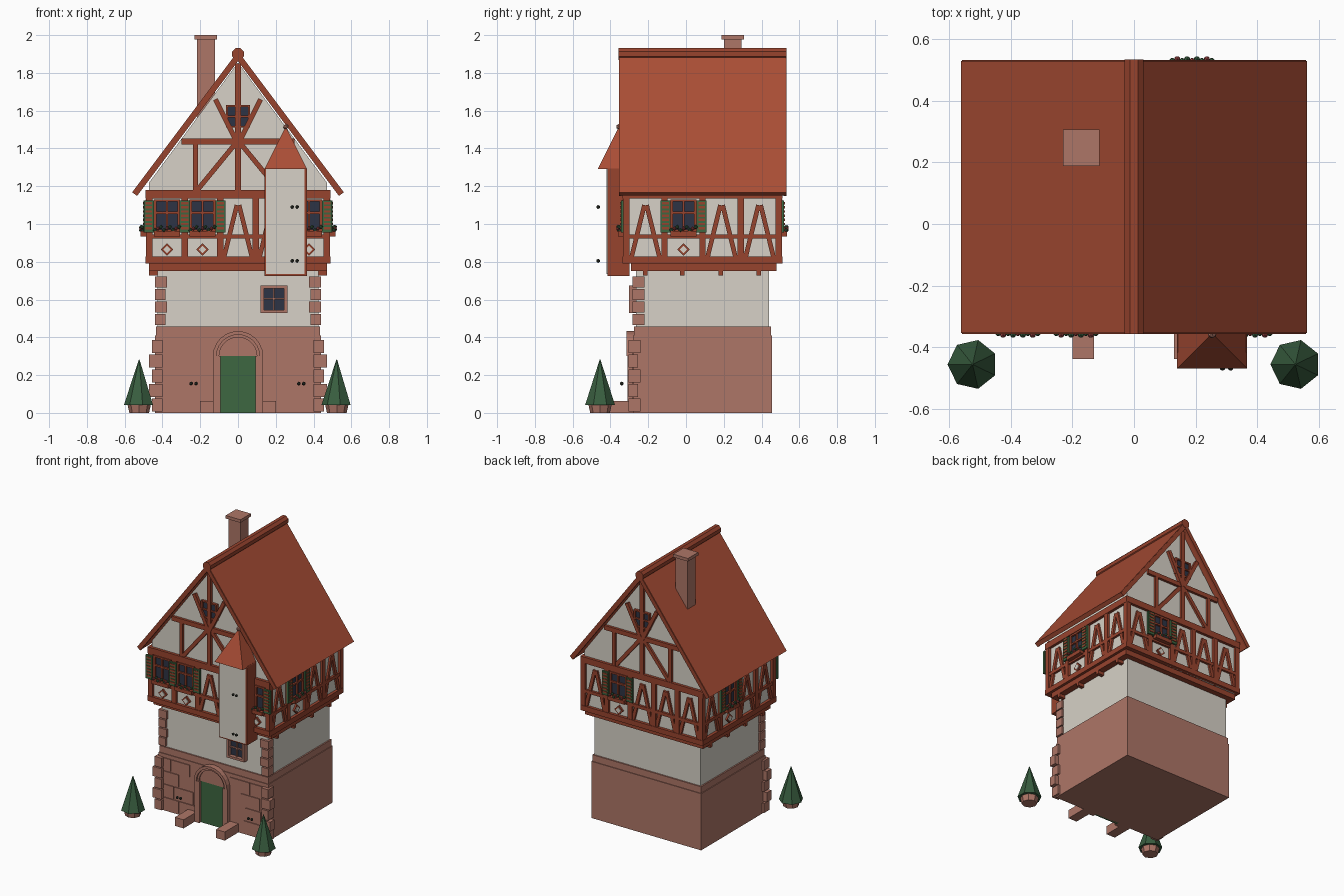
import bpy, bmesh, math, random
from mathutils import Matrix, Vector

random.seed(4)
cube = bpy.data.objects.get("Cube")
if cube:
    bpy.data.objects.remove(cube, do_unlink=True)

COLOURS = {
    "stone": (0.42, 0.18, 0.135), "plaster": (0.68, 0.64, 0.57),
    "timber": (0.31, 0.056, 0.027), "roof_tile": (0.40, 0.075, 0.036),
    "door_green": (0.048, 0.135, 0.052), "glass": (0.026, 0.034, 0.058),
    "foliage": (0.04, 0.11, 0.05), "dark_iron": (0.03, 0.035, 0.025),
    "blossom": (0.30, 0.05, 0.05),
}
MATS = {}
for key, rgb in COLOURS.items():
    m = bpy.data.materials.new(key)
    m.use_nodes = True
    m.diffuse_color = (*rgb, 1)
    m.node_tree.nodes["Principled BSDF"].inputs["Base Color"].default_value = (*rgb, 1)
    MATS[key] = m

parts = {}          # (part name, material) -> bmesh
I = Matrix()


def part(name, mat):
    if (name, mat) not in parts:
        parts[name, mat] = bmesh.new()
    return parts[name, mat]


def prism(name, mat, pts, d0, d1, M=I):
    """Extrude an (x, z) outline from depth d0 to d1 towards local -y."""
    bm = part(name, mat)
    a = [bm.verts.new(M @ Vector((x, -d0, z))) for x, z in pts]
    b = [bm.verts.new(M @ Vector((x, -d1, z))) for x, z in pts]
    bm.faces.new(a)
    bm.faces.new(b[::-1])
    for i in range(len(a)):
        j = (i + 1) % len(a)
        bm.faces.new((a[i], b[i], b[j], a[j]))


def rect(name, mat, x0, x1, z0, z1, d0, d1, M=I):
    prism(name, mat, [(x0, z0), (x1, z0), (x1, z1), (x0, z1)], d0, d1, M)


def box(name, mat, x0, x1, y0, y1, z0, z1):
    rect(name, mat, x0, x1, z0, z1, -y0, -y1)


def bar(name, mat, p, q, w, d0, d1, M=I):
    p, q = Vector(p), Vector(q)
    n = (q - p).normalized() * w / 2
    n = Vector((-n.y, n.x))
    prism(name, mat, [p - n, q - n, q + n, p + n], d0, d1, M)


def cone(name, mat, r1, r2, h, sides, x, y, z, turn=0.0):
    M = Matrix.Translation((x, y, z + h / 2)) @ Matrix.Rotation(turn, 4, "Z")
    bmesh.ops.create_cone(part(name, mat), cap_ends=True, segments=sides,
                          radius1=r1, radius2=r2, depth=h, matrix=M)


def blob(name, mat, r, p):
    bmesh.ops.create_icosphere(part(name, mat), subdivisions=1, radius=r,
                               matrix=Matrix.Translation(p))


# Lower storey: stone base and plaster wall
box("stone_base", "stone", -.44, .44, -.28, .455, 0, .41)
box("base_ledge", "stone", -.435, .435, -.275, .45, .41, .457)
box("plaster_wall", "plaster", -.425, .425, -.265, .44, .457, .77)

# Shallow masonry on the front of the base
for row in range(4):
    x = -.40 - .07 * (row % 2)
    while x < .39:
        w = random.uniform(.12, .17)
        x0, x1 = max(x, -.395), min(x + w - .007, .395)
        if x1 - x0 > .03 and (x1 < -.13 or x0 > .13):
            rect("masonry", "stone", x0, x1, .01 + row * .095, .098 + row * .095, .27, .286)
        x += w

# Corner quoins on the front corners
for s in (-1, 1):
    for i in range(5):
        k = .015 * (i % 2)
        xs = sorted((s * .40, s * (.455 + k)))
        box("lower_quoins", "stone", *xs, -.305, -.24 - k, .008 + i * .077, .077 + i * .077)
    for i in range(4):
        xs = sorted((s * (.385 - .01 * (i % 2)), s * .44))
        box("upper_quoins", "stone", *xs, -.282, -.22, .465 + i * .066, .523 + i * .066)

# Door with stone arch, jambs and side blocks
rect("door", "door_green", -.093, .093, 0, .30, .27, .292)
arc = [(math.cos(i * math.pi / 12), math.sin(i * math.pi / 12)) for i in range(13)]
prism("door_tympanum", "stone", [(c * .1, .30 + s * .1) for c, s in arc], .27, .295)
for r0, r1, d in ((.10, .118, .305), (.114, .133, .316)):
    ring = [(c * r1, .30 + s * r1) for c, s in arc] + [(c * r0, .30 + s * r0) for c, s in arc[::-1]]
    prism("door_arch", "stone", ring, .27, d)
for s in (-1, 1):
    rect("door_jambs", "stone", *sorted((s * .093, s * .132)), 0, .30, .27, .31)
    box("door_blocks", "stone", *sorted((s * .13, s * .2)), -.437, -.27, 0, .062)

# Small stone-framed window
rect("stone_window_glass", "glass", .13, .25, .54, .665, .26, .275)
for x in (.128, .19, .252):
    w = .004 if x == .19 else .009
    rect("stone_window_frame", "stone", x - w, x + w, .53, .675, .26, .302 - (x == .19) * .015)
for z in (.538, .605, .667):
    w = .004 if z == .605 else .008
    rect("stone_window_frame", "stone", .12, .26, z - w, z + w, .26, .302 - (z == .605) * .015)

# Upper storey and gable walls in one profile
prism("upper_walls", "plaster", [(-.47, .79), (.47, .79), (.47, 1.22), (0, 1.855), (-.47, 1.22)], .315, -.49)
box("jetty_beam", "timber", -.472, .472, -.29, .48, .752, .793)
for s in (-1, 1):
    for y in (-.215, -.02, .185, .385):
        box("jetty_brackets", "timber", *sorted((s * .41, s * .472)), y - .012, y + .012, .728, .753)


def window(u, M):
    """Casement with shutters, flower box and diamond panel below."""
    rect("window_glass", "glass", u - .062, u + .062, .965, 1.125, 0, .008, M)
    for du, w in ((-.062, .007), (0, .006), (.062, .007)):
        rect("window_frames", "timber", u + du - w, u + du + w, .96, 1.13, 0, .02, M)
    for z in (.965, 1.06, 1.125):
        rect("window_frames", "timber", u - .065, u + .065, z - .006, z + .006, 0, .02, M)
    for s in (-1, 1):
        rect("shutters", "door_green", *sorted((u + s * .07, u + s * .122)), .955, 1.125, .015, .03, M)
        for i in range(7):
            z = .972 + i * .022
            rect("shutter_slats", "timber", *sorted((u + s * .078, u + s * .114)), z, z + .012, .028, .034, M)
    rect("flower_boxes", "timber", u - .068, u + .068, .935, .962, .015, .045, M)
    for i in range(9):
        p = M @ Vector((u - .064 + i * .016, -.038 - .006 * (i % 2), .968 + .008 * (i % 3)))
        blob("flowers", "blossom" if i % 3 == 1 else "foliage", .011, p)
    for r, mat, d in ((.034, "timber", .012), (.021, "plaster", .016)):
        prism("diamond_panels", mat, [(u - r, .865), (u, .865 - r), (u + r, .865), (u, .865 + r)], 0, d, M)


def facade(angle, half_width, offset, bays):
    """Timber framing of one upper wall; A = A-shaped brace, W = window."""
    M = Matrix.Translation((0, .0875, 0)) @ Matrix.Rotation(angle, 4, "Z") @ Matrix.Translation((0, -offset, 0))
    e = half_width + .018
    for z0, z1, d in ((.79, .827, .021), (.922, .945, .016), (1.135, 1.18, .02)):
        rect("timber_rails", "timber", -e, e, z0, z1, -.01, d, M)
    step = 2 * half_width / len(bays)
    for i in range(len(bays) + 1):
        u = -half_width + i * step
        rect("timber_posts", "timber", u - .017, u + .017, .79, 1.17, -.01, .018, M)
    for i, kind in enumerate(bays):
        u = -half_width + (i + .5) * step
        if kind == "W":
            window(u, M)
        else:
            for s in (-1, 1):
                bar("timber_braces", "timber", (u + s * .075, .82), (u + s * .006, 1.1), .024, -.01, .014, M)
    return M


def gable(M):
    rect("gable_timbers", "timber", -.3, .3, 1.42, 1.452, 0, .018, M)
    rect("gable_timbers", "timber", -.015, .015, 1.17, 1.85, 0, .02, M)
    for s in (-1, 1):
        rect("gable_timbers", "timber", *sorted((s * .212, s * .238)), 1.17, 1.43, 0, .017, M)
        bar("gable_timbers", "timber", (s * .215, 1.18), (s * .01, 1.43), .026, 0, .015, M)
        bar("gable_timbers", "timber", (s * .12, 1.66), (s * .005, 1.43), .026, 0, .022, M)
    rect("attic_glass", "glass", -.055, .055, 1.52, 1.62, 0, .008, M)
    for x in (-.058, .058):
        rect("attic_frame", "timber", x - .006, x + .006, 1.51, 1.63, 0, .02, M)
    for z in (1.515, 1.57, 1.625):
        rect("attic_frame", "timber", -.06, .06, z - .005, z + .005, 0, .018, M)


front = facade(0, .47, .4025, "WWAAW")
facade(math.pi / 2, .4025, .47, "AWAA")
back = facade(math.pi, .47, .4025, "AWAAA")
facade(-math.pi / 2, .4025, .47, "AWAA")
gable(front)
gable(back)

# Roof slabs, verge boards, ridge cap
for s in (-1, 1):
    slab = [(s * .56, 1.168), (s * .536, 1.15), (0, 1.865), (0, 1.915)]
    prism("roof_slopes", "roof_tile", slab, .353, -.528)
    for d in (.356, -.531):
        verge = [(s * .557, 1.167), (s * .534, 1.149), (0, 1.862), (0, 1.91)]
        prism("verge_boards", "timber", verge, d, d - math.copysign(.015, d))
ridge = [(.033 * math.cos(i * math.pi / 4 + .393), 1.9 + .033 * math.sin(i * math.pi / 4 + .393)) for i in range(8)]
prism("ridge_cap", "timber", ridge, .357, -.533)

# Chimney
box("chimney", "stone", -.218, -.122, .2, .295, 1.5, 1.98)
box("chimney_cap", "stone", -.23, -.112, .188, .306, 1.978, 2.0)

# Corner turret with pointed roof
box("turret", "timber", .14, .365, -.416, -.30, .725, 1.295)
rect("turret_front", "plaster", .148, .353, .735, 1.29, .41, .421)
M = Matrix.Translation((.253, -.355, 1.4)) @ Matrix.Rotation(math.pi / 4, 4, "Z")
bmesh.ops.create_cone(part("turret_roof", "roof_tile"), cap_ends=True, segments=4,
                      radius1=.16, radius2=.004, depth=.22, matrix=M)
blob("turret_finial", "stone", .016, (.253, -.355, 1.515))

# Little iron fittings on the front
for x, y, z in ((-.235, -.34, .155), (.335, -.34, .155), (.30, -.465, 1.09), (.30, -.465, .805)):
    for s in (-1, 1):
        blob("iron_fittings", "dark_iron", .011, (x + s * .013, y, z))

# Potted conifers beside the door
for s in (-1, 1):
    cone("plant_pots", "stone", .052, .062, .045, 8, s * .523, -.455, 0)
    cone("conifers", "foliage", .081, .002, .24, 7, s * .523, -.455, .042, math.pi / 2)

# Turn every collected part into an object
for (name, mat), bm in parts.items():
    bmesh.ops.recalc_face_normals(bm, faces=bm.faces)
    mesh = bpy.data.meshes.new(name)
    bm.to_mesh(mesh)
    bm.free()
    mesh.materials.append(MATS[mat])
    bpy.context.scene.collection.objects.link(bpy.data.objects.new(name, mesh))
